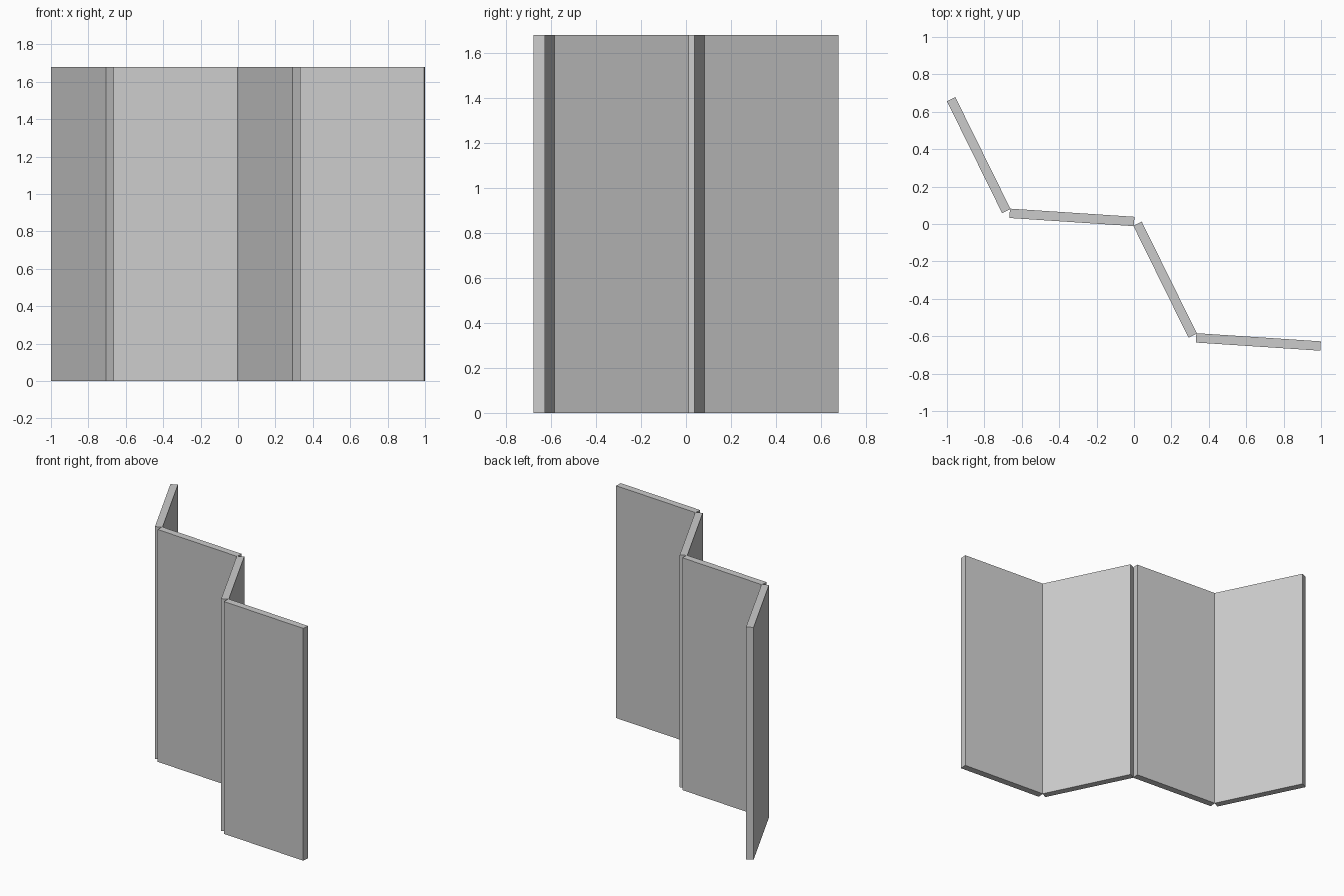
import bpy
from math import radians, cos, sin
from mathutils import Vector

if "Cube" in bpy.data.objects:
    bpy.data.objects.remove(bpy.data.objects["Cube"])

PITCH = 0.692        # distance between hinge lines
LENGTH = 0.667       # panel width
THICK = 0.05
HEIGHT = 1.68
ANGLES = [-63.75, -3.75, -63.75, -3.75]

# hinge chain, centred so that its middle lies near the origin
steps = [Vector((cos(radians(a)), sin(radians(a)), 0)) * PITCH for a in ANGLES]
start = Vector((-0.9833, 0.6786, 0))


def add_panel(name, centre, angle):
    bpy.ops.mesh.primitive_cube_add(size=1, location=(centre.x, centre.y, HEIGHT / 2))
    ob = bpy.context.object
    ob.name = name
    ob.scale = (LENGTH, THICK, HEIGHT)
    ob.rotation_euler.z = radians(angle)


# four folding screen panels
for i, (step, angle) in enumerate(zip(steps, ANGLES)):
    add_panel(f"screen_panel_{i + 1}", start + step / 2, angle)
    start = start + step
